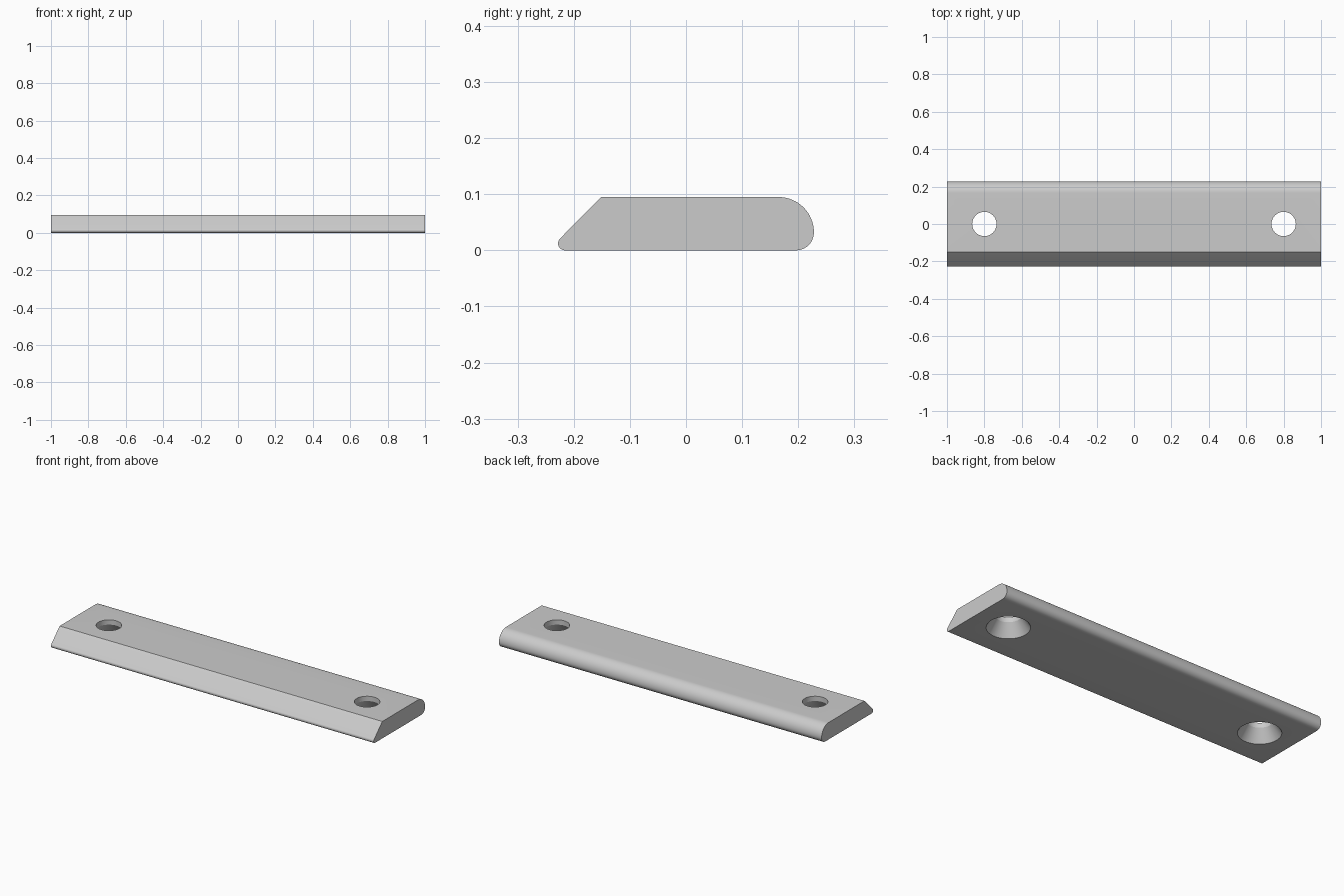
import bpy, bmesh, math

if "Cube" in bpy.data.objects:
    bpy.data.objects.remove(bpy.data.objects["Cube"])

grey = bpy.data.materials.new("light_grey")
grey.diffuse_color = (0.6, 0.6, 0.6, 1)
grey.use_nodes = True
grey.node_tree.nodes["Principled BSDF"].inputs["Base Color"].default_value = grey.diffuse_color
H = 0.095


def make_object(name, bm):
    bmesh.ops.recalc_face_normals(bm, faces=bm.faces)
    mesh = bpy.data.meshes.new(name)
    bm.to_mesh(mesh)
    bm.free()
    mesh.materials.append(grey)
    obj = bpy.data.objects.new(name, mesh)
    bpy.context.collection.objects.link(obj)
    return obj


def arc(cy, cz, r, a0, a1, n):
    angles = [math.radians(a0 + (a1 - a0) * i / n) for i in range(n + 1)]
    return [(cy + r * math.cos(a), cz + r * math.sin(a)) for a in angles]


# Bar: side profile with rounded back, bevelled front and small rounded nose
profile = arc(0.196, 0.032, 0.032, -90, 0, 10)
profile += arc(0.165, 0.032, 0.063, 0, 90, 16)
profile += [(-0.151, H)]
profile += arc(-0.2155, 0.0125, 0.0125, 135, 270, 10)
clean = [p for i, p in enumerate(profile) if math.dist(p, profile[i - 1]) > 1e-5]
bm = bmesh.new()
end = bm.faces.new([bm.verts.new((-1, y, z)) for y, z in clean])
ext = bmesh.ops.extrude_face_region(bm, geom=[end])
bmesh.ops.translate(bm, vec=(2, 0, 0),
                    verts=[v for v in ext["geom"] if isinstance(v, bmesh.types.BMVert)])
bar = make_object("bar", bm)

# Screw holes: straight at the top, countersunk towards the underside
SIDES = 48
for side, x in (("left", -0.8), ("right", 0.8)):
    bm = bmesh.new()
    rings = []
    for r, z in ((0.115, -0.01), (0.065, 0.068), (0.065, H + 0.02)):
        rings.append([bm.verts.new((x + r * math.cos(math.tau * i / SIDES),
                                    r * math.sin(math.tau * i / SIDES), z))
                      for i in range(SIDES)])
    for low, high in zip(rings, rings[1:]):
        for i in range(SIDES):
            j = (i + 1) % SIDES
            bm.faces.new((low[i], low[j], high[j], high[i]))
    bm.faces.new(rings[0])
    bm.faces.new(rings[-1])
    cutter = make_object(side + "_hole_cutter", bm)
    cutter.hide_render = True
    cutter.hide_set(True)
    cut = bar.modifiers.new(side + "_hole", 'BOOLEAN')
    cut.operation = 'DIFFERENCE'
    cut.solver = 'EXACT'
    cut.object = cutter

# Apply the cuts, then smooth the curved surfaces
bpy.context.view_layer.objects.active = bar
bar.select_set(True)
for name in [m.name for m in bar.modifiers]:
    bpy.ops.object.modifier_apply(modifier=name)
for obj in [o for o in bpy.data.objects if o.name.endswith("_cutter")]:
    bpy.data.objects.remove(obj)
bpy.ops.object.shade_smooth_by_angle(angle=math.radians(25))
